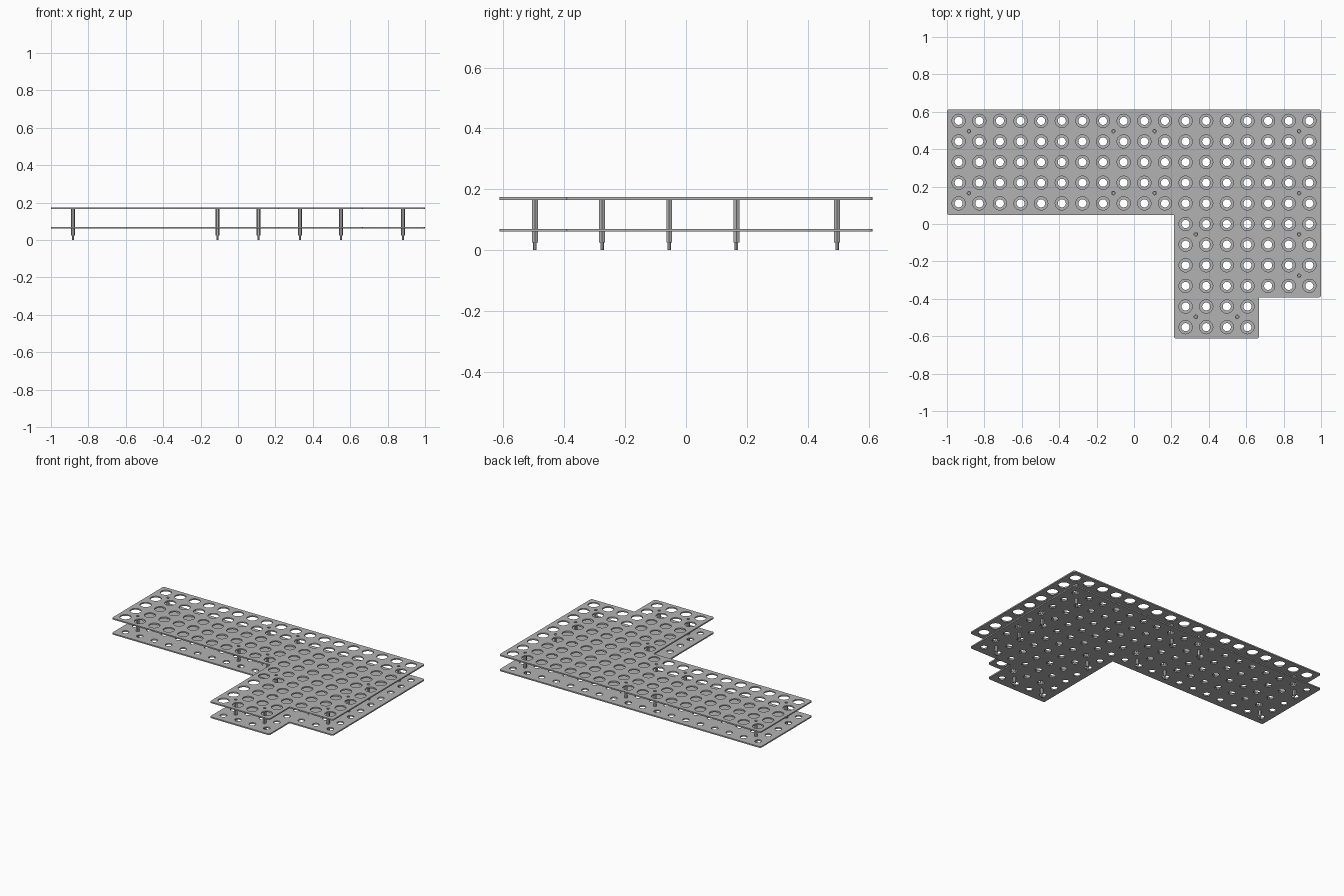
import bpy
import bmesh
from math import cos, sin, pi
from mathutils import Vector

PITCH = 0.1103          # spacing of the button grid
MARGIN = 0.062          # plate edge beyond the outer hole centres
THICK = 0.009
CORNER = 0.012
LOWER_Z, UPPER_Z = 0.061, 0.165

cube = bpy.data.objects.get("Cube")
if cube:
    bpy.data.objects.remove(cube, do_unlink=True)

grey = bpy.data.materials.new("plain grey")
grey.use_nodes = True
colour = (0.45, 0.45, 0.45, 1)
grey.diffuse_color = colour
grey.node_tree.nodes["Principled BSDF"].inputs["Base Color"].default_value = colour


def circle(x, y, r, sides):
    return [(x + r * cos(2 * pi * k / sides), y + r * sin(2 * pi * k / sides))
            for k in range(sides)]


def rounded(points, r):
    """Round the convex corners of a counter-clockwise outline."""
    out = []
    for i, p in enumerate(points):
        p = Vector(p)
        a = (Vector(points[i - 1]) - p).normalized()
        b = (Vector(points[(i + 1) % len(points)]) - p).normalized()
        if a.x * b.y - a.y * b.x > 0:      # inside corner stays sharp
            out.append(p)
            continue
        centre = p + (a + b) * r
        for k in range(5):
            t = k / 4 * pi / 2
            out.append(centre - b * r * cos(t) - a * r * sin(t))
    return out


def finish(obj):
    obj.data.materials.clear()
    obj.data.materials.append(grey)
    bpy.ops.object.select_all(action='DESELECT')
    obj.select_set(True)
    bpy.context.view_layer.objects.active = obj
    bpy.ops.object.shade_smooth_by_angle()


def grid_x(i):
    return (i - 8.5) * PITCH


# Grid of buttons: a wide upper block, a right block and a short foot
buttons = [(grid_x(i), j * PITCH) for j in range(-5, 6) for i in range(18)
           if j >= 1 or (i >= 11 and (j >= -3 or i <= 14))]

# Standoff positions, in grid steps
steps = [(x, y) for y in (4.5, 1.5) for x in (-8, -1, 1, 8)]
steps += [(3, -0.5), (8, -0.5), (8, -2.5), (3, -4.5), (5, -4.5)]
posts = [(x * PITCH, y * PITCH) for x, y in steps]

left, right = grid_x(0) - MARGIN, grid_x(17) + MARGIN
foot_left, foot_right = grid_x(11) - MARGIN, grid_x(14) + MARGIN
top, bottom = 5 * PITCH + MARGIN, -5 * PITCH - MARGIN
arm_low, block_low = PITCH - MARGIN, -3 * PITCH - MARGIN
outline = rounded([(left, arm_low), (foot_left, arm_low), (foot_left, bottom),
                   (foot_right, bottom), (foot_right, block_low),
                   (right, block_low), (right, top), (left, top)], CORNER)


def plate(name, z, hole_r):
    """Filled flat outline with holes, extruded to the plate thickness."""
    curve = bpy.data.curves.new(name, 'CURVE')
    curve.dimensions = '2D'
    curve.fill_mode = 'BOTH'
    curve.extrude = THICK / 2
    loops = [outline]
    loops += [circle(x, y, hole_r, 28) for x, y in buttons]
    loops += [circle(x, y, 0.0095, 16) for x, y in posts]
    for loop in loops:
        spline = curve.splines.new('POLY')
        spline.points.add(len(loop) - 1)
        for point, (x, y) in zip(spline.points, loop):
            point.co = (x, y, 0, 1)
        spline.use_cyclic_u = True
    source = bpy.data.objects.new(name + "_outline", curve)
    bpy.context.collection.objects.link(source)
    bpy.context.view_layer.update()
    evaluated = source.evaluated_get(bpy.context.evaluated_depsgraph_get())
    mesh = bpy.data.meshes.new_from_object(evaluated)
    bpy.data.objects.remove(source, do_unlink=True)
    bm = bmesh.new()
    bm.from_mesh(mesh)
    bmesh.ops.remove_doubles(bm, verts=bm.verts, dist=0.00001)
    bmesh.ops.recalc_face_normals(bm, faces=bm.faces)
    bm.to_mesh(mesh)
    bm.free()
    obj = bpy.data.objects.new(name, mesh)
    obj.location.z = z + THICK / 2
    bpy.context.collection.objects.link(obj)
    finish(obj)


def lathe(bm, profile, x, y, sides=12):
    """Stack rings of (radius, height, is_hex) into a closed post."""
    rings = []
    for r, z, is_hex in profile:
        ring = []
        for k in range(sides):
            t = 2 * pi * k / sides
            # Points between hexagon corners sit on the flats
            rr = r * cos(pi / 6) if is_hex and k % 2 else r
            ring.append(bm.verts.new((x + rr * cos(t), y + rr * sin(t), z)))
        rings.append(ring)
    for a, b in zip(rings, rings[1:]):
        for k in range(sides):
            n = (k + 1) % sides
            bm.faces.new((a[k], a[n], b[n], b[k]))
    bm.faces.new(rings[0][::-1])
    bm.faces.new(rings[-1])


plate("lower_plate", LOWER_Z, 0.0215)
plate("upper_plate", UPPER_Z, 0.0355)

# Hexagonal standoffs: bored top, foot under the lower plate, thin stud
HEX, STUD = 0.0112, 0.0056
above = LOWER_Z + THICK
post_profile = [(STUD, 0, False), (STUD, 0.025, False), (HEX, 0.025, True),
                (HEX, LOWER_Z, True), (STUD, LOWER_Z, False),
                (STUD, above, False), (HEX, above, True),
                (HEX, UPPER_Z, True), (STUD, UPPER_Z, False),
                (STUD, UPPER_Z - 0.04, False)]
for n, (x, y) in enumerate(posts, 1):
    mesh = bpy.data.meshes.new("standoff")
    bm = bmesh.new()
    lathe(bm, post_profile, 0, 0)
    bmesh.ops.recalc_face_normals(bm, faces=bm.faces)
    bm.to_mesh(mesh)
    bm.free()
    obj = bpy.data.objects.new(f"standoff_{n}", mesh)
    obj.location = (x, y, 0)
    bpy.context.collection.objects.link(obj)
    finish(obj)
